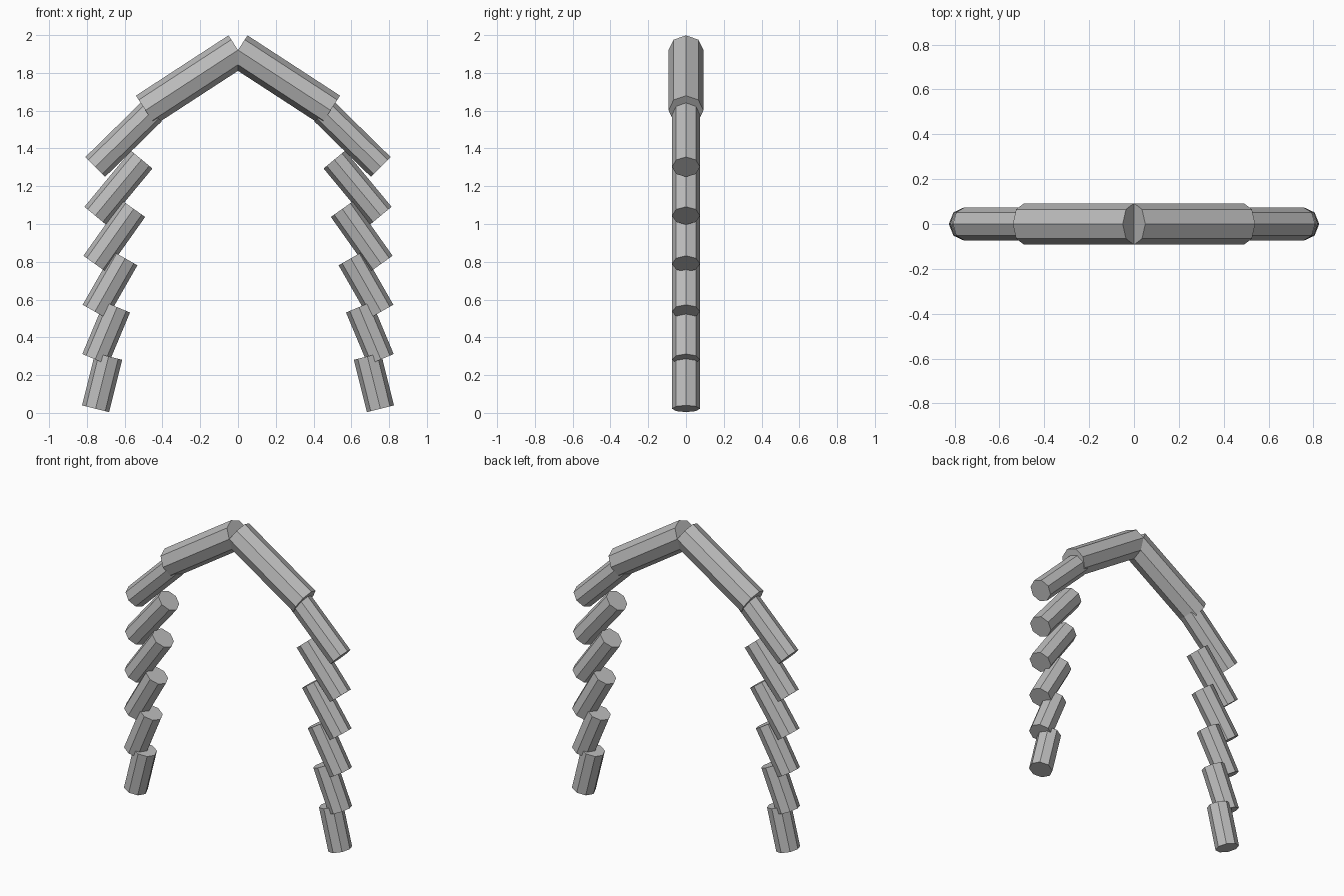
import bpy
from mathutils import Vector

if "Cube" in bpy.data.objects:
    bpy.data.objects.remove(bpy.data.objects["Cube"])

grey = bpy.data.materials.new("stone grey")
grey.diffuse_color = (0.5, 0.5, 0.5, 1)
grey.use_nodes = True
grey.node_tree.nodes["Principled BSDF"].inputs["Base Color"].default_value = grey.diffuse_color


def bar(name, bottom, top, radius):
    """Eight-sided bar between two (x, z) points, one corner facing along y."""
    a = Vector((bottom[0], 0, bottom[1]))
    b = Vector((top[0], 0, top[1]))
    u = (b - a).normalized()
    bpy.ops.mesh.primitive_cylinder_add(vertices=8, radius=radius, depth=(b - a).length,
                                        location=(a + b) / 2)
    obj = bpy.context.object
    # turn within the xz plane so that local z follows the bar
    obj.rotation_euler = Vector((0, 0, 1)).rotation_difference(u).to_euler()
    obj.name = name
    obj.data.materials.append(grey)


# leaning blocks of one side, from the ground up: lower and upper end of the axis
blocks = [
    ((0.754, 0.022), (0.685, 0.299)),
    ((0.756, 0.283), (0.640, 0.560)),
    ((0.758, 0.536), (0.597, 0.818)),
    ((0.758, 0.789), (0.552, 1.080)),
    ((0.756, 1.044), (0.510, 1.341)),
    ((0.756, 1.302), (0.456, 1.596)),
]

for side, s in (("right", 1), ("left", -1)):
    for i, (lo, hi) in enumerate(blocks):
        bar(f"{side}_block_{i + 1}", (s * lo[0], lo[1]), (s * hi[0], hi[1]), 0.074)
    # thick roof beam meeting its twin at the peak
    bar(f"{side}_roof_beam", (s * 0.49, 1.602), (0, 1.921), 0.0925)
